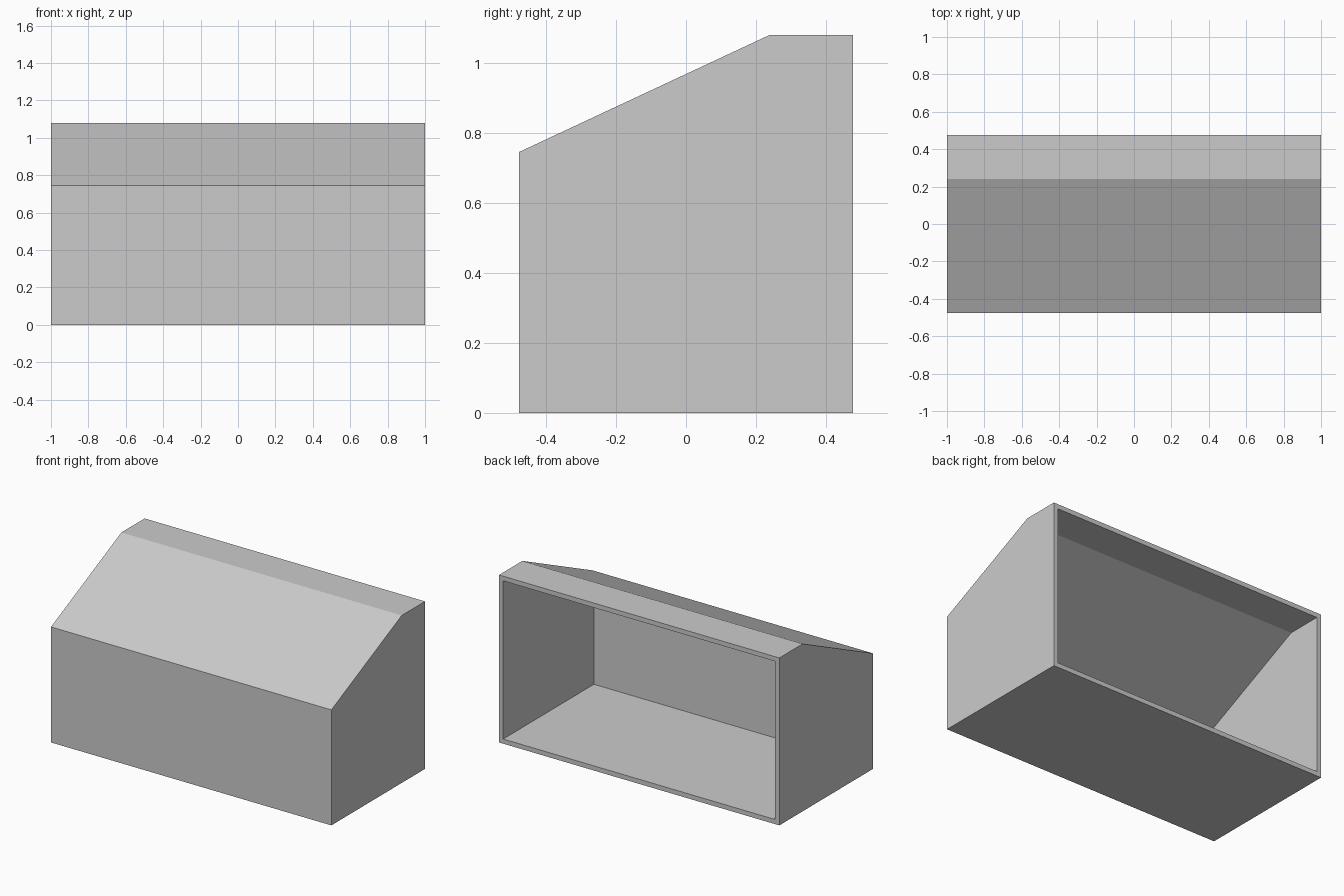
import bpy, bmesh

if "Cube" in bpy.data.objects:
    bpy.data.objects.remove(bpy.data.objects["Cube"])

HALF_WIDTH, HALF_DEPTH, WALL = 1.0, 0.477, 0.03


def prism(name, profile, half_width):
    """Extrude a (y, z) side profile symmetrically along x."""
    bm = bmesh.new()
    face = bm.faces.new([bm.verts.new((-half_width, y, z)) for y, z in profile])
    extruded = bmesh.ops.extrude_face_region(bm, geom=[face])["geom"]
    verts = [g for g in extruded if isinstance(g, bmesh.types.BMVert)]
    bmesh.ops.translate(bm, verts=verts, vec=(2 * half_width, 0, 0))
    bmesh.ops.recalc_face_normals(bm, faces=bm.faces)
    mesh = bpy.data.meshes.new(name)
    bm.to_mesh(mesh)
    bm.free()
    obj = bpy.data.objects.new(name, mesh)
    bpy.context.collection.objects.link(obj)
    return obj


# Outer casing: upright front, sloped upper face, short flat top
casing = prism("casing", [
    (-HALF_DEPTH, 0), (HALF_DEPTH, 0), (HALF_DEPTH, 1.08),
    (0.24, 1.08), (-HALF_DEPTH, 0.745)], HALF_WIDTH)

# Cavity with even wall thickness, running out through the open back
cavity = prism("cavity_cutter", [
    (-HALF_DEPTH + WALL, WALL), (HALF_DEPTH + 0.2, WALL),
    (HALF_DEPTH + 0.2, 1.08 - WALL), (0.247, 1.08 - WALL),
    (-HALF_DEPTH + WALL, 0.726)], HALF_WIDTH - WALL)
cavity.hide_render = True
cavity.hide_set(True)

hollow = casing.modifiers.new("hollow", 'BOOLEAN')
hollow.operation = 'DIFFERENCE'
hollow.solver = 'EXACT'
hollow.object = cavity
